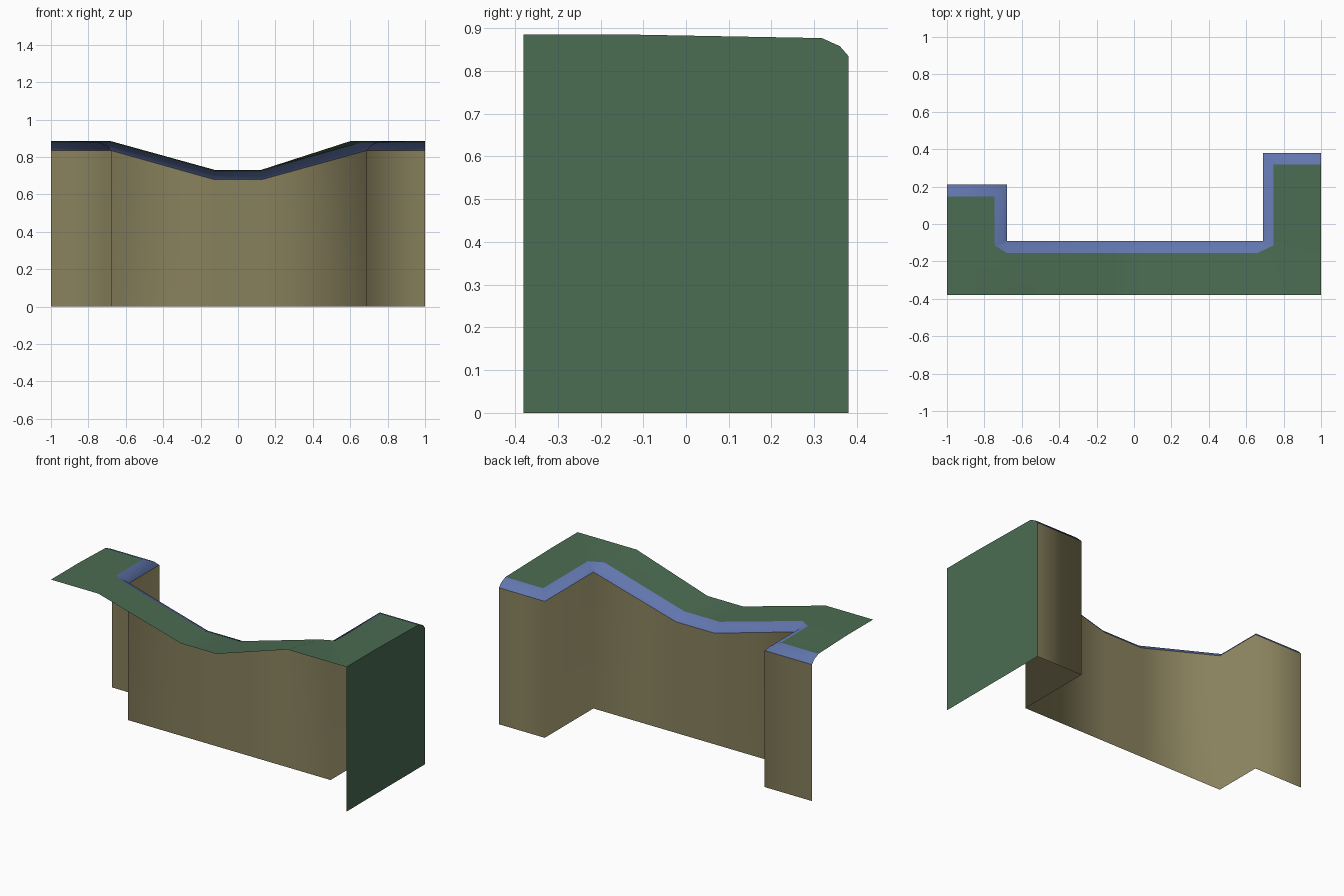
import bpy

if "Cube" in bpy.data.objects:
    bpy.data.objects.remove(bpy.data.objects["Cube"])

H, LOW = 0.885, 0.73          # high and dipped top heights
DROP_IN, DROP_MID, DROP_OUT = 0.008, 0.027, 0.05


def material(name, rgb):
    m = bpy.data.materials.new(name)
    m.diffuse_color = (*rgb, 1)
    m.use_nodes = True
    m.node_tree.nodes["Principled BSDF"].inputs["Base Color"].default_value = m.diffuse_color
    return m


green = material("green", (0.07, 0.15, 0.085))
blue = material("blue", (0.12, 0.18, 0.42))
tan = material("tan", (0.25, 0.22, 0.11))


def make(name, verts, faces, mat, smooth=False):
    me = bpy.data.meshes.new(name)
    me.from_pydata(verts, [], faces)
    me.materials.append(mat)
    for p in me.polygons:
        p.use_smooth = smooth
    me.update()
    ob = bpy.data.objects.new(name, me)
    bpy.context.collection.objects.link(ob)
    return ob


def strip(name, rows, mat):
    """Skin between successive rows of points."""
    n = len(rows[0])
    verts = [p for r in rows for p in r]
    faces = [(r * n + i, (r + 1) * n + i, (r + 1) * n + i + 1, r * n + i + 1)
             for r in range(len(rows) - 1) for i in range(n - 1)]
    return make(name, verts, faces, mat, True)


# Stepped back outline: outer edge, inner edge of the rounded lip, height
path = [
    ((-1, 0.21), (-1, 0.147), H),
    ((-0.68, 0.21), (-0.745, 0.147), H),
    ((-0.68, -0.09), (-0.745, -0.115), H),
    ((-0.68, -0.09), (-0.68, -0.155), H),
    ((-0.13, -0.09), (-0.12, -0.155), LOW),
    ((0.13, -0.09), (0.12, -0.155), LOW),
    ((0.69, -0.09), (0.66, -0.155), H),
    ((0.69, -0.09), (0.745, -0.115), H),
    ((0.69, 0.38), (0.745, 0.318), H),
    ((1, 0.38), (1, 0.318), H),
]


def lip_row(t, drop):
    return [(i[0] + (o[0] - i[0]) * t, i[1] + (o[1] - i[1]) * t, z - drop)
            for o, i, z in path]


inner, mid, outer = lip_row(0, DROP_IN), lip_row(0.68, DROP_MID), lip_row(1, DROP_OUT)

# Rounded lip
strip("rounded_lip", [inner, mid, outer], blue)

# Stepped back wall (corner duplicates dropped)
edge = [p for k, p in enumerate(outer) if k not in (3, 7)]
strip("back_wall", [edge, [(x, y, 0) for x, y, z in edge]], tan)

# Top surface with central dip
front = [(x, -0.38, z) for x, z in
         ((-1, H), (-0.68, H), (-0.12, LOW), (0.12, LOW), (0.6, H), (1, H))]
sides = [(-1, -0.115, H), (1, -0.115, H)]
f, s = len(inner), len(inner) + len(front)
make("top_surface", inner + front + sides, [
    (f, f + 1, 3, 2, s), (s, 2, 1, 0),
    (f + 1, f + 2, 4, 3), (f + 2, f + 3, 5, 4), (f + 3, f + 4, 6, 5),
    (f + 4, f + 5, s + 1, 7, 6), (s + 1, 9, 8, 7)], green, True)

# Right end panel
end = [(1, -0.38, 0), (1, 0.38, 0), outer[-1], mid[-1], inner[-1], sides[1], front[-1]]
make("end_panel", end, [tuple(range(len(end)))], green)
